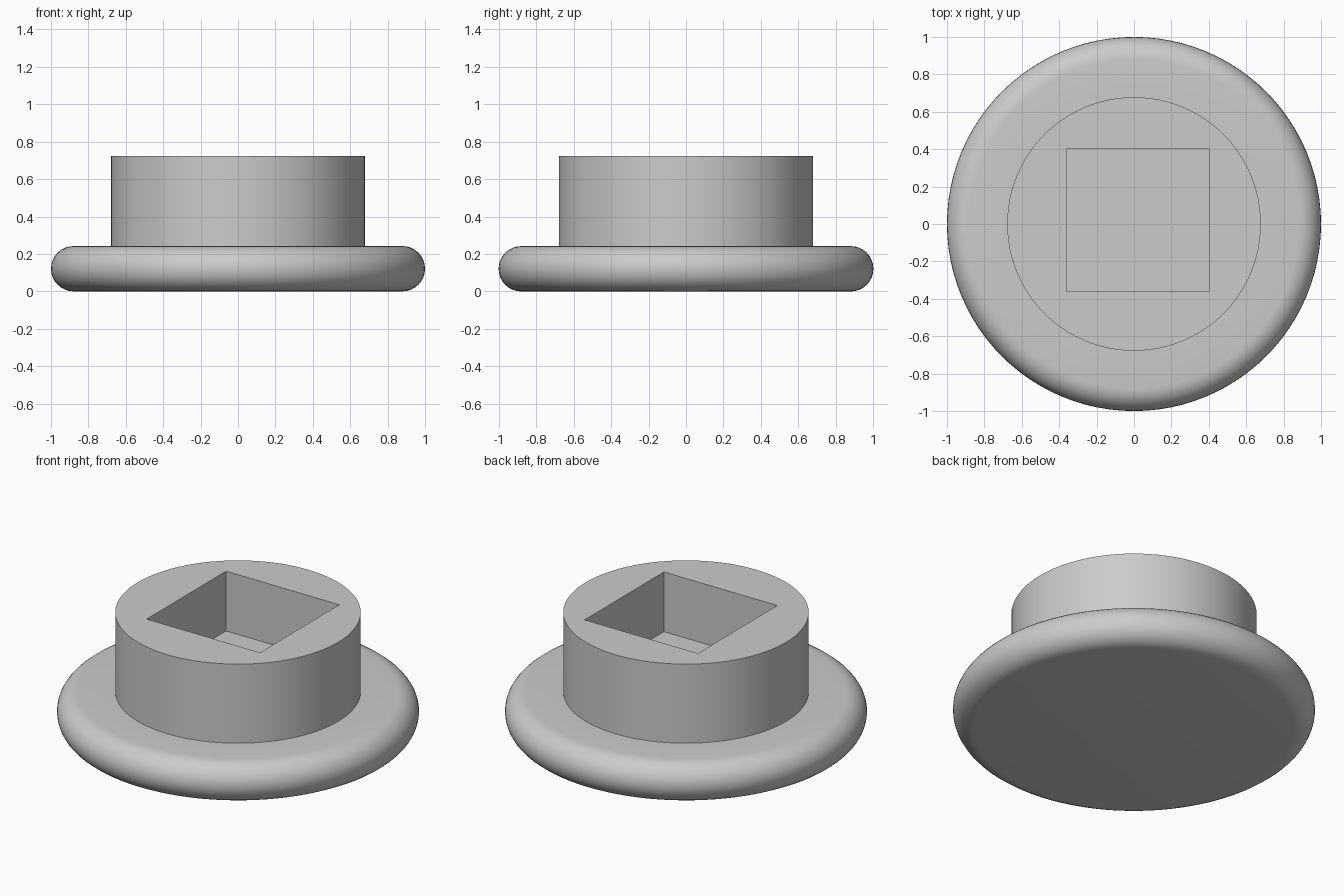
import bpy, bmesh, math
from mathutils import Vector

cube = bpy.data.objects.get("Cube")
if cube:
    bpy.data.objects.remove(cube, do_unlink=True)

SEGMENTS = 96
FLANGE_H, TOP_Z, BOSS_R = 0.242, 0.724, 0.678
SOCKET_SIZE, SOCKET_OFFSET, SOCKET_FLOOR = 0.764, 0.02, 0.36

grey = bpy.data.materials.new("light grey")
grey.use_nodes = True
colour = (0.6, 0.6, 0.6, 1)
grey.diffuse_color = colour
grey.node_tree.nodes["Principled BSDF"].inputs["Base Color"].default_value = colour


def add_object(name, bm):
    bmesh.ops.recalc_face_normals(bm, faces=bm.faces)
    mesh = bpy.data.meshes.new(name)
    bm.to_mesh(mesh)
    bm.free()
    mesh.materials.append(grey)
    obj = bpy.data.objects.new(name, mesh)
    bpy.context.collection.objects.link(obj)
    return obj


# Lathe profile: flat base, half-round flange rim, then the straight boss
rim = FLANGE_H / 2
profile = [(0, 0)]
for i in range(17):
    a = -math.pi / 2 + math.pi * i / 16
    profile.append((1 - rim + rim * math.cos(a), rim + rim * math.sin(a)))
profile += [(BOSS_R, FLANGE_H), (BOSS_R, TOP_Z), (0, TOP_Z)]

bm = bmesh.new()
verts = [bm.verts.new((r, 0, z)) for r, z in profile]
edges = [bm.edges.new(pair) for pair in zip(verts, verts[1:])]
bmesh.ops.spin(bm, geom=verts + edges, cent=(0, 0, 0), axis=(0, 0, 1),
               angle=math.tau, steps=SEGMENTS, use_merge=False)
bmesh.ops.remove_doubles(bm, verts=bm.verts, dist=1e-4)
plug = add_object("flanged_boss", bm)

# Slightly off-centre square socket cut down into the boss
bm = bmesh.new()
bmesh.ops.create_cube(bm, size=1)
depth = 1 - SOCKET_FLOOR
bmesh.ops.scale(bm, vec=(SOCKET_SIZE, SOCKET_SIZE, depth), verts=bm.verts)
bmesh.ops.translate(bm, verts=bm.verts,
                    vec=Vector((SOCKET_OFFSET, SOCKET_OFFSET, SOCKET_FLOOR + depth / 2)))
cutter = add_object("socket_cutter", bm)
cutter.hide_render = True

cut = plug.modifiers.new("square socket", "BOOLEAN")
cut.operation = "DIFFERENCE"
cut.solver = "EXACT"
cut.object = cutter

bpy.ops.object.select_all(action="DESELECT")
plug.select_set(True)
bpy.context.view_layer.objects.active = plug
bpy.ops.object.modifier_apply(modifier=cut.name)
bpy.data.objects.remove(cutter, do_unlink=True)

# Smooth round walls with crisp edges
bpy.ops.object.shade_smooth_by_angle(angle=math.radians(30))
